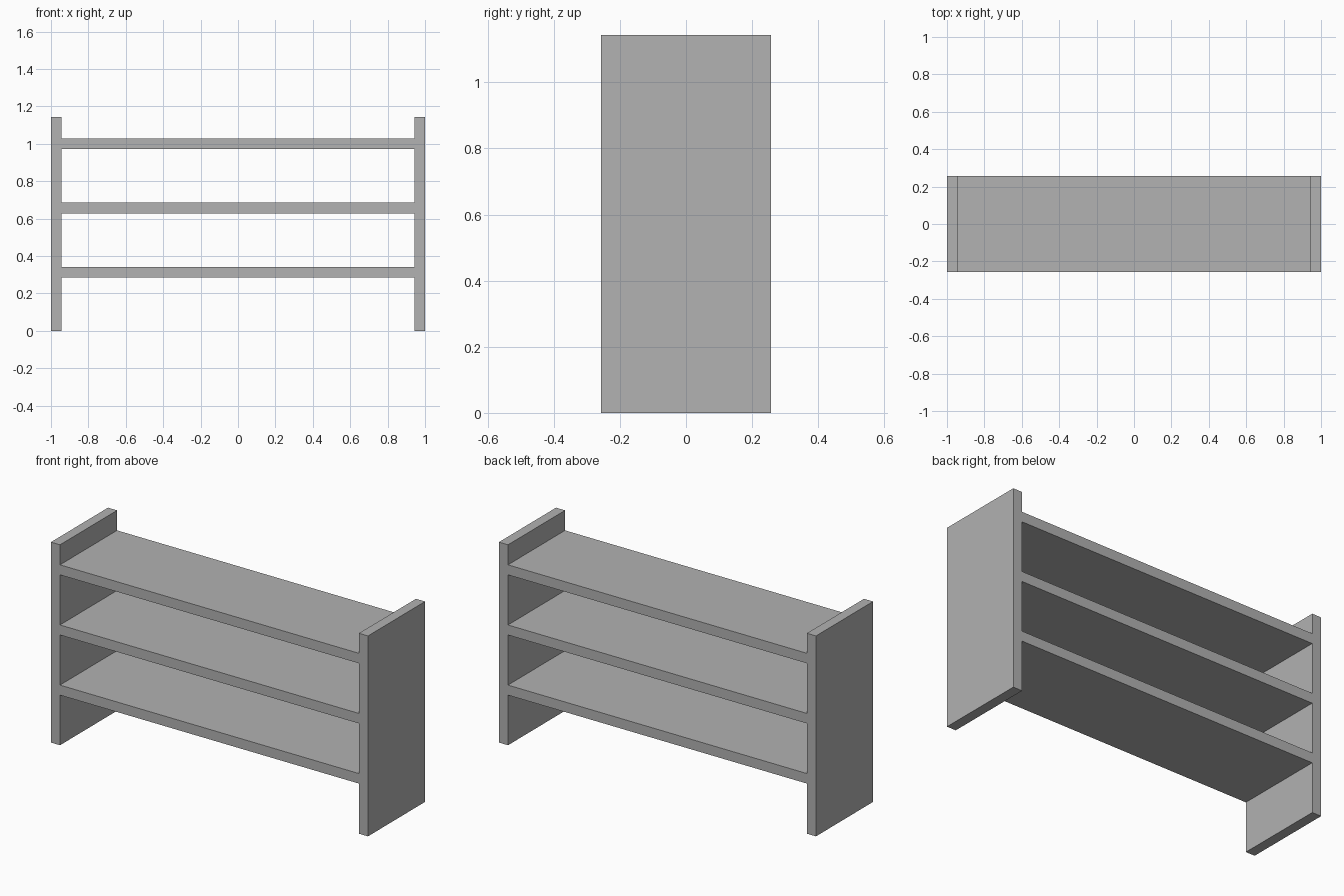
import bpy
import bmesh
from mathutils import Matrix, Vector

cube = bpy.data.objects.get("Cube")
if cube:
    bpy.data.objects.remove(cube, do_unlink=True)

# The whole rack is laid out in multiples of the board thickness
T = 2 / 35
WIDTH, DEPTH, HEIGHT = 2.0, 9 * T, 20 * T

grey = bpy.data.materials.new("plain grey")
grey.use_nodes = True
colour = (0.445, 0.445, 0.445, 1)
grey.diffuse_color = colour
grey.node_tree.nodes["Principled BSDF"].inputs["Base Color"].default_value = colour


def board(name, size, centre):
    """Add a flat-faced rectangular board."""
    mesh = bpy.data.meshes.new(name)
    bm = bmesh.new()
    bmesh.ops.create_cube(bm, size=1, matrix=Matrix.Diagonal((*size, 1)))
    bm.to_mesh(mesh)
    bm.free()
    mesh.materials.append(grey)
    obj = bpy.data.objects.new(name, mesh)
    obj.location = Vector(centre)
    bpy.context.collection.objects.link(obj)
    return obj


# Upright side panels
for name, side in (("left_side_panel", 1), ("right_side_panel", -1)):
    board(name, (T, DEPTH, HEIGHT), (side * (WIDTH - T) / 2, 0, HEIGHT / 2))

# Three evenly spaced shelves between the panels
for i, name in enumerate(("lower_shelf", "middle_shelf", "upper_shelf")):
    board(name, (WIDTH - 2 * T, DEPTH, T), (0, 0, (5.5 + 6 * i) * T))
